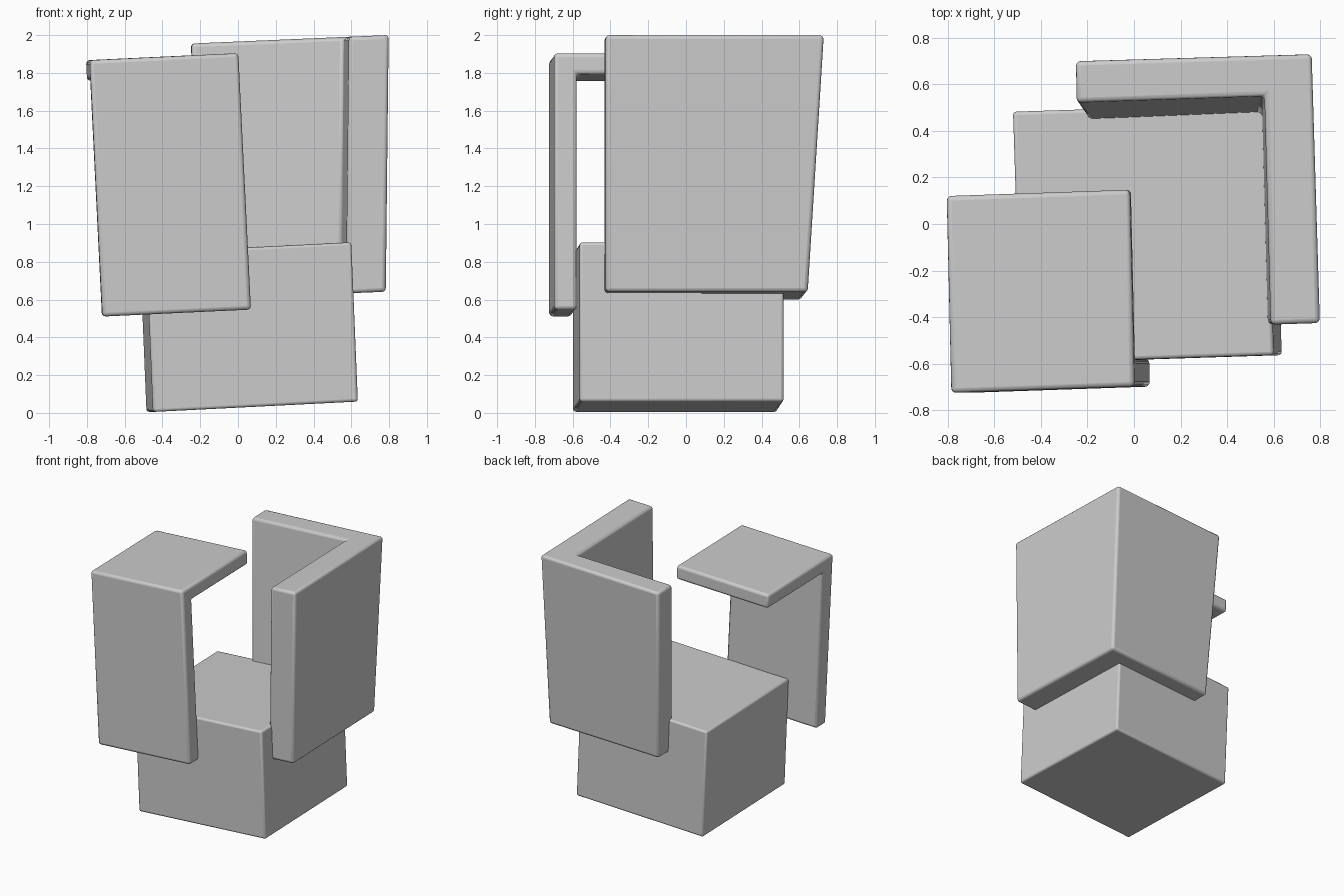
import bpy, bmesh
from mathutils import Vector

if "Cube" in bpy.data.objects:
    bpy.data.objects.remove(bpy.data.objects["Cube"])


def solid(name, ring_a, ring_b, bevel=0.02):
    """Join two matching outlines into a closed body with softened edges."""
    bm = bmesh.new()
    a = [bm.verts.new(p) for p in ring_a]
    b = [bm.verts.new(p) for p in ring_b]
    n = len(a)
    bm.faces.new(a)
    bm.faces.new(b[::-1])
    for i in range(n):
        j = (i + 1) % n
        bm.faces.new((a[j], a[i], b[i], b[j]))
    bmesh.ops.recalc_face_normals(bm, faces=bm.faces)
    mesh = bpy.data.meshes.new(name)
    bm.to_mesh(mesh)
    bm.free()
    obj = bpy.data.objects.new(name, mesh)
    bpy.context.collection.objects.link(obj)
    mod = obj.modifiers.new("soft_edges", 'BEVEL')
    mod.width = bevel
    mod.segments = 3
    mod.limit_method = 'ANGLE'
    bpy.ops.object.select_all(action='DESELECT')
    obj.select_set(True)
    bpy.context.view_layer.objects.active = obj
    bpy.ops.object.shade_smooth_by_angle()
    return obj


def extrude(name, profile, origin, across, depth, up, bevel=0.02):
    """Sweep a depth/height profile across in a slightly tilted frame."""
    o, e, d, u = (Vector(v) for v in (origin, across, depth, up))
    ring = [o + d * v + u * w for v, w in profile]
    return solid(name, ring, [p + e for p in ring], bevel)


# Base block, leaning slightly
extrude("base_block", [(0, 0), (1, 0), (1, 1), (0, 1)],
        (-0.45, -0.598, 0.005), (1.085, 0.035, 0.055),
        (-0.035, 1.08, 0.0), (-0.035, 0.0, 0.843), 0.015)

# Front panel with overhanging top, one folded shell
t, r = 0.142, 0.919
extrude("front_shell", [(0, 0), (t, 0), (t, r), (1, r), (1, 1), (0, 1)],
        (-0.718, -0.725, 0.51), (0.787, 0.027, 0.037),
        (-0.02, 0.845, 0.0), (-0.067, 0.0, 1.357))

# Back and right walls, one corner shell with a leaning back
top = [(-0.25, 0.70), (0.763, 0.73), (0.798, -0.425),
       (0.587, -0.432), (0.56, 0.55), (-0.247, 0.522)]
bottom = [(-0.19, 0.613), (0.748, 0.645), (0.783, -0.425),
          (0.572, -0.432), (0.548, 0.465), (-0.187, 0.435)]
solid("corner_shell",
      [(x, y, 0.608 + 0.043 * x) for x, y in bottom],
      [(x, y, 1.966 + 0.043 * x) for x, y in top])
